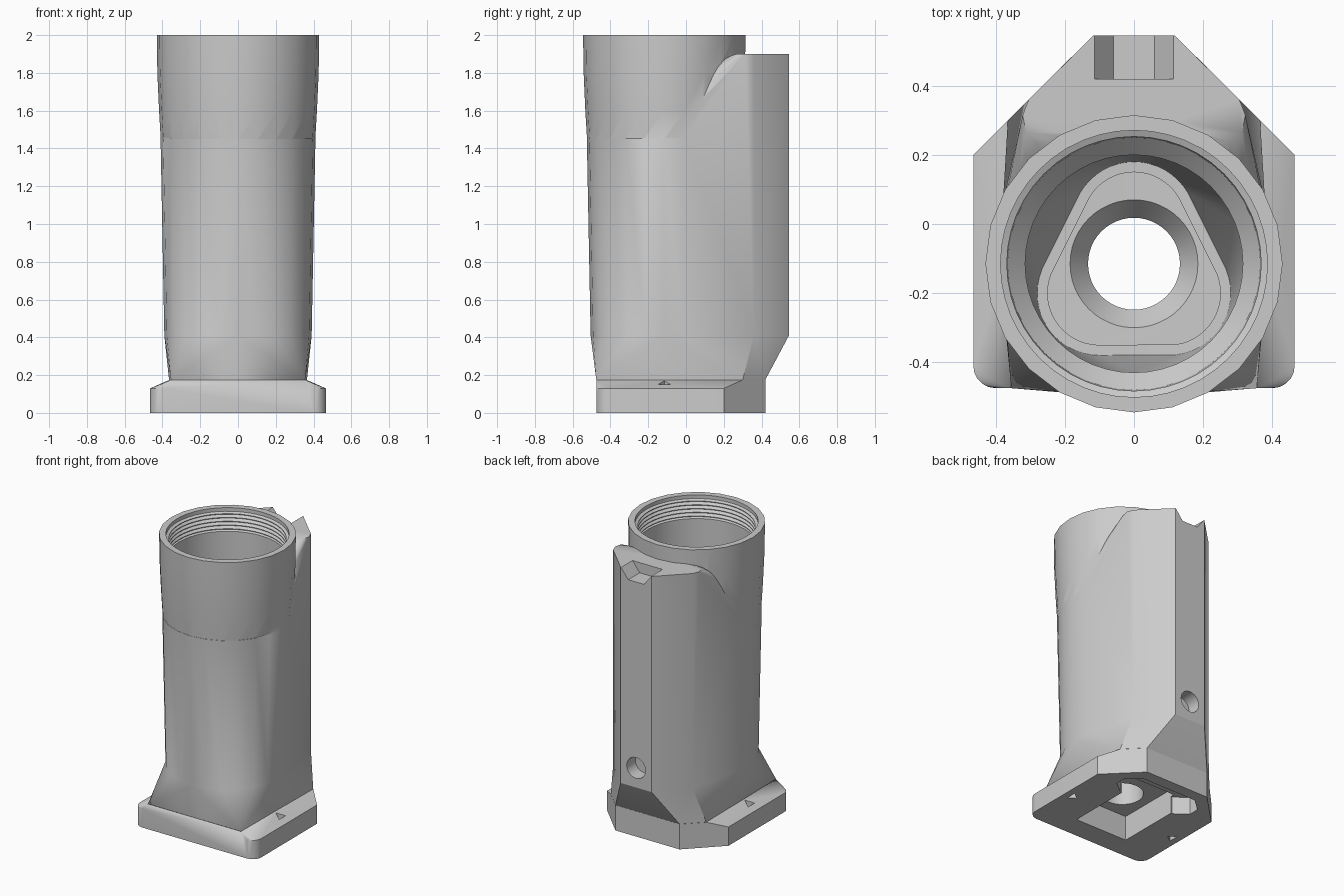
import bpy, bmesh
from math import sin, cos, pi, radians
from mathutils import Vector

cube = bpy.data.objects.get("Cube")
if cube:
    bpy.data.objects.remove(cube, do_unlink=True)

AXIS_Y = -0.115

grey = bpy.data.materials.new("plain_grey")
grey.use_nodes = True
grey.diffuse_color = (0.6, 0.6, 0.6, 1)
grey.node_tree.nodes["Principled BSDF"].inputs["Base Color"].default_value = (0.6, 0.6, 0.6, 1)


def make_object(name, bm):
    bmesh.ops.recalc_face_normals(bm, faces=bm.faces)
    mesh = bpy.data.meshes.new(name)
    bm.to_mesh(mesh)
    bm.free()
    mesh.materials.append(grey)
    obj = bpy.data.objects.new(name, mesh)
    bpy.context.collection.objects.link(obj)
    return obj


def mirror_points(points):
    return points + [(-x, y, z) for x, y, z in points if abs(x) > 1e-5]


def hull(name, points):
    bm = bmesh.new()
    for p in points:
        bm.verts.new(p)
    bmesh.ops.convex_hull(bm, input=bm.verts)
    loose = [v for v in bm.verts if not v.link_faces]
    bmesh.ops.delete(bm, geom=loose, context='VERTS')
    bmesh.ops.dissolve_limit(bm, angle_limit=radians(0.1), verts=bm.verts, edges=bm.edges)
    return make_object(name, bm)


def circle(r, z, n=24):
    return [(r * cos(2 * pi * i / n), AXIS_Y + r * sin(2 * pi * i / n), z) for i in range(n)]


def rounded_triangle(z, grow=0.0, n=48):
    # outline around three discs, sampled by direction
    discs = [(Vector((0, 0)), 0.15), (Vector((0.1, -0.2)), 0.15), (Vector((-0.1, -0.2)), 0.15)]
    ring = []
    for i in range(n):
        d = Vector((cos(2 * pi * i / n), sin(2 * pi * i / n)))
        centre, r = max(discs, key=lambda c: c[0].dot(d) + c[1])
        p = centre + d * (r + grow)
        ring.append((p.x, p.y, z))
    return ring


def loft(name, rings):
    bm = bmesh.new()
    loops = [[bm.verts.new(p) for p in ring] for ring in rings]
    n = len(loops[0])
    for a, b in zip(loops, loops[1:]):
        for i in range(n):
            j = (i + 1) % n
            bm.faces.new((a[i], a[j], b[j], b[i]))
    bm.faces.new(loops[0])
    bm.faces.new(loops[-1])
    return make_object(name, bm)


def prism(name, outline, z0, z1):
    return loft(name, [[(x, y, z) for x, y in outline] for z in (z0, z1)])


def combine(target, other, operation):
    mod = target.modifiers.new("combine", 'BOOLEAN')
    mod.object = other
    mod.operation = operation
    mod.solver = 'EXACT'
    bpy.context.view_layer.objects.active = target
    bpy.ops.object.modifier_apply(modifier=mod.name)
    bpy.data.objects.remove(other, do_unlink=True)


# Main body: round front with an angular back column
column_base = [(0.305, 0.36, 0.41), (0.118, 0.545, 0.41)]
column_top = [(0.305, 0.36, 1.9), (0.118, 0.545, 1.9),
              (0.322, 0.315, 1.9), (0.312, 0.265, 1.9), (0.28, 0.235, 1.89)]
body = hull("socket_body", mirror_points(column_base + column_top) + circle(0.39, 0.41) + circle(0.41, 1.45))

# Lower body: blends the round section into a rectangular foot
foot = [(0.355, -0.475), (0.365, 0.3), (0.245, 0.42)]
lower = [(x, y, 0.175) for x, y in foot] + [(x * 0.8, y * 0.8, 0.05) for x, y in foot]
combine(body, hull("lower_body", mirror_points(lower + column_base) + circle(0.39, 0.41)), 'UNION')

# Round collar
collar = loft("collar", [circle(r, z) for r, z in
                         ((0.38, 1.3), (0.409, 1.45), (0.418, 1.6), (0.427, 1.8), (0.43, 2.0))])
combine(body, collar, 'UNION')

# Flange with rounded front corners and sloping top
rim = [(0.465, 0.2), (0.245, 0.42)]
for i in range(6):
    a = pi / 2 * i / 5
    rim.append((0.4 + 0.065 * cos(a), -0.41 - 0.065 * sin(a)))
flange = [(x, y, z) for z in (0, 0.13) for x, y in rim]
flange += [(x, y, 0.174) for x, y in foot]
combine(body, hull("flange", mirror_points(flange)), 'UNION')

# Threaded bore narrowing to a countersunk through hole
rings = [circle(0.386, 2.1, 48), circle(0.386, 1.975, 48)]
z = 1.975
for i in range(5):
    rings += [circle(r, z - dz, 48) for r, dz in ((0.368, 0.008), (0.368, 0.012), (0.384, 0.02))]
    z -= 0.026
rings += [circle(0.368, z, 48), circle(0.365, 1.5, 48), circle(0.315, 1.45, 48),
          circle(0.315, 1.25, 48), rounded_triangle(0.6, 0.03), rounded_triangle(0.599),
          rounded_triangle(0.4), circle(0.185, 0.399, 48),
          circle(0.133, 0.33, 48), circle(0.133, 0.22, 48), circle(0.133, -0.1, 48)]
combine(body, loft("bore_cutter", rings), 'DIFFERENCE')

# Underside pockets
pocket = [(-0.2, -0.32), (0.2, -0.32), (0.2, 0.15), (-0.2, 0.15)]
combine(body, prism("square_pocket", pocket, -0.1, 0.17), 'DIFFERENCE')
slot = [(0.21, 0.12), (0.3, 0.19), (0.3, 0.26), (0.21, 0.34)]
slot += [(-x, y) for x, y in reversed(slot)]
combine(body, prism("back_pocket", slot, -0.1, 0.12), 'DIFFERENCE')

# Triangular holes through the flange
for side in (1, -1):
    tri = [(side * 0.37, AXIS_Y), (side * 0.42, AXIS_Y - 0.035), (side * 0.42, AXIS_Y + 0.035)]
    combine(body, prism("triangle_hole", tri, -0.1, 0.18), 'DIFFERENCE')

# Tapered notch in the top of the back column
notch = [(x, y, z) for y in (0.42, 0.7) for x, z in ((0.06, 1.83), (0.115, 1.9), (0.115, 2.0))]
combine(body, hull("notch_cutter", mirror_points(notch)), 'DIFFERENCE')

# Screw hole low on the back
screw = [(0.072 * cos(2 * pi * i / 24), y, 0.545 + 0.072 * sin(2 * pi * i / 24))
         for y in (0.45, 0.7) for i in range(24)]
combine(body, hull("screw_cutter", screw), 'DIFFERENCE')

# Smooth the round parts, keep the edges crisp
bpy.ops.object.select_all(action='DESELECT')
body.select_set(True)
bpy.context.view_layer.objects.active = body
bpy.ops.object.shade_smooth_by_angle(angle=radians(28))
